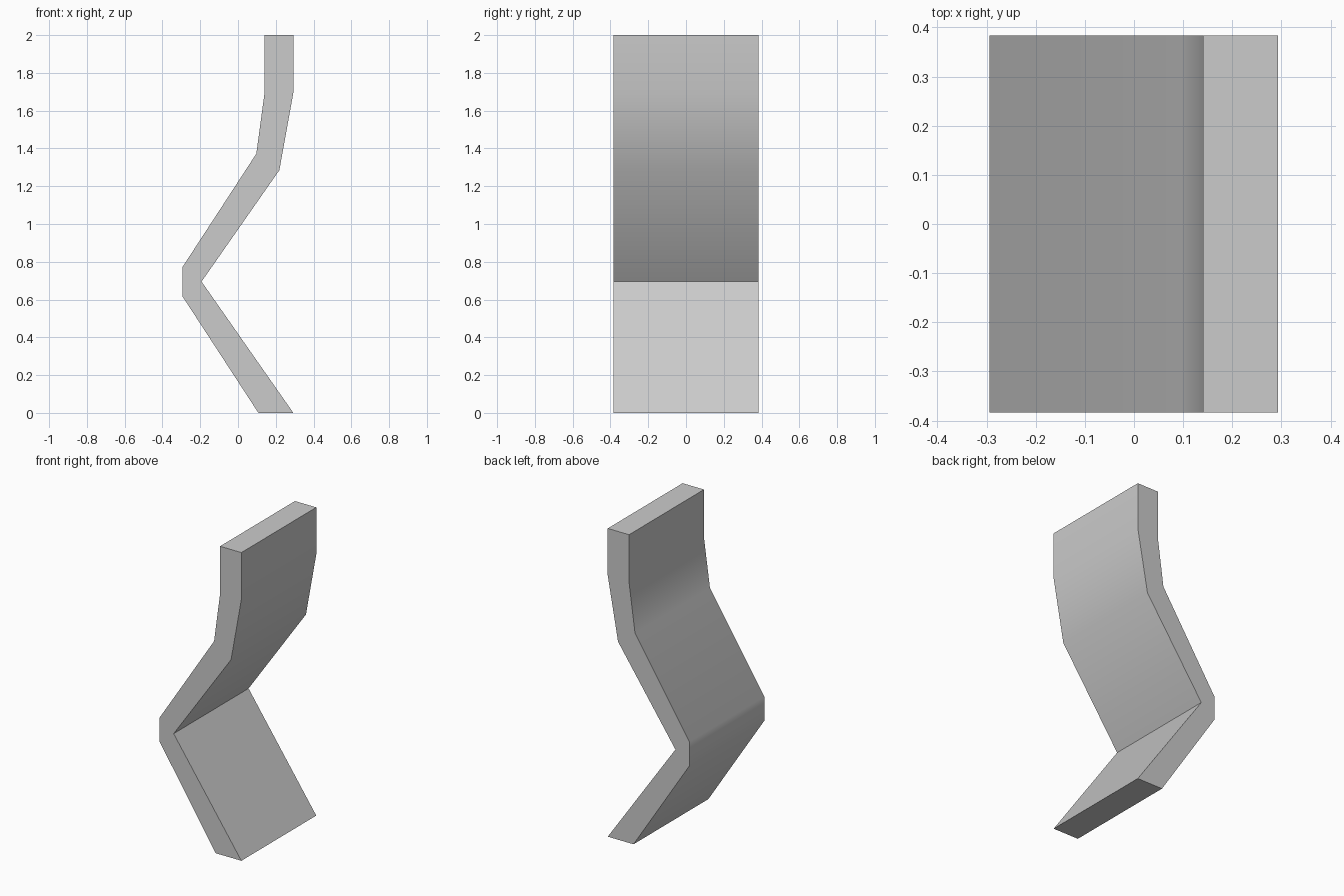
import bpy
import bmesh
import math
from mathutils import Vector

cube = bpy.data.objects.get("Cube")
if cube:
    bpy.data.objects.remove(cube, do_unlink=True)

HALF_DEPTH = 0.384

# Side profile (x, z), counter-clockwise seen from the front
profile = [
    (0.108, 0), (0.293, 0), (-0.193, 0.695), (0.219, 1.285),
    (0.293, 1.695), (0.293, 2), (0.14, 2), (0.14, 1.69),
    (0.097, 1.372), (-0.294, 0.772), (-0.294, 0.617),
]

# Plain grey
grey = bpy.data.materials.new("plain_grey")
grey.use_nodes = True
colour = (0.6, 0.6, 0.6, 1)
grey.diffuse_color = colour
grey.node_tree.nodes["Principled BSDF"].inputs["Base Color"].default_value = colour

# Bent strip: profile extruded from front to back
bm = bmesh.new()
face = bm.faces.new([bm.verts.new((x, -HALF_DEPTH, z)) for x, z in profile])
result = bmesh.ops.extrude_face_region(bm, geom=[face], use_keep_orig=True)
back = [v for v in result["geom"] if isinstance(v, bmesh.types.BMVert)]
bmesh.ops.translate(bm, verts=back, vec=Vector((0, 2 * HALF_DEPTH, 0)))
bmesh.ops.recalc_face_normals(bm, faces=bm.faces)
mesh = bpy.data.meshes.new("bent_strip")
bm.to_mesh(mesh)
bm.free()
mesh.materials.append(grey)

strip = bpy.data.objects.new("bent_strip", mesh)
bpy.context.collection.objects.link(strip)

# Soft shallow bends, crisp ends and inner fold
bpy.ops.object.select_all(action="DESELECT")
strip.select_set(True)
bpy.context.view_layer.objects.active = strip
bpy.ops.object.shade_smooth_by_angle(angle=math.radians(40))
